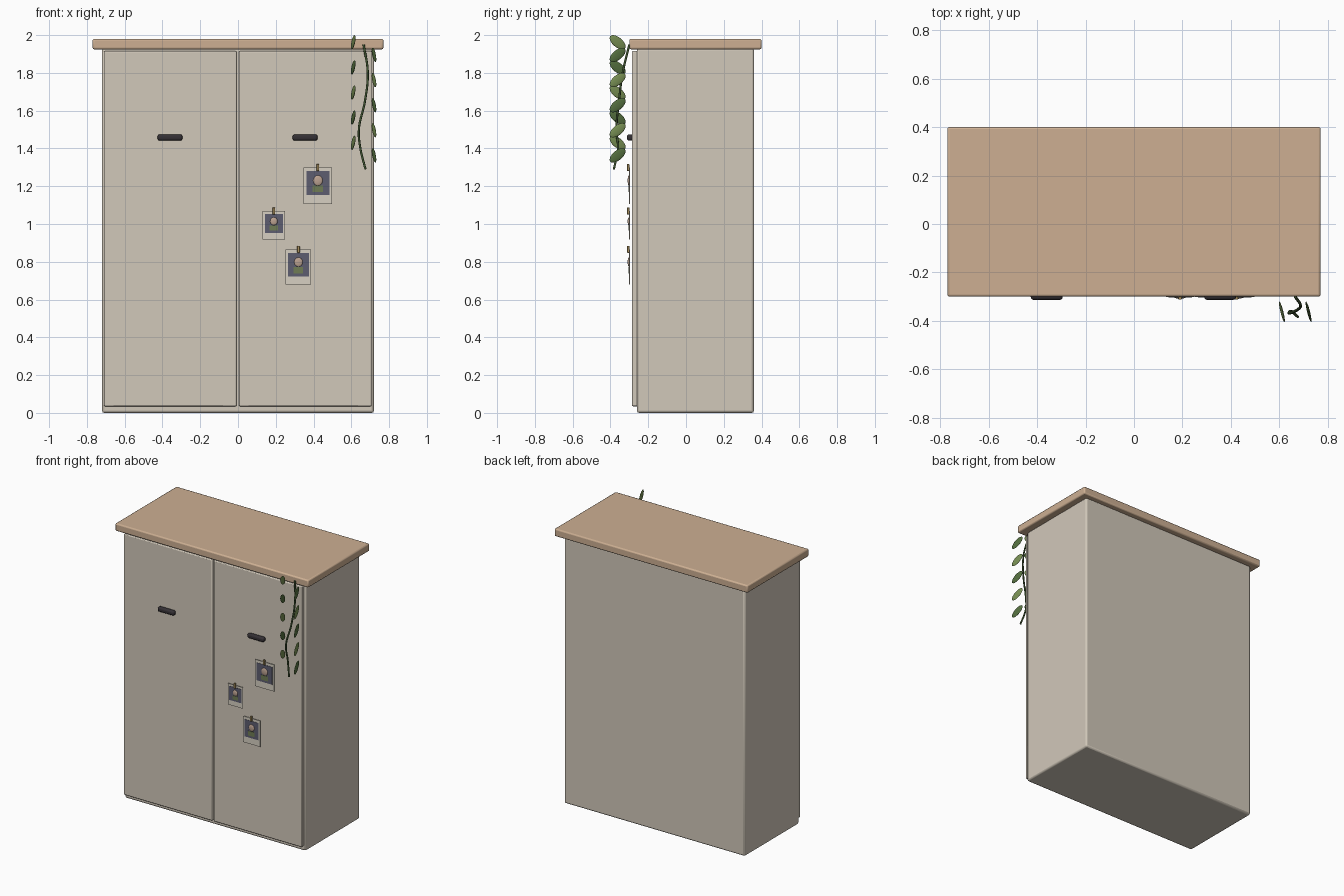
import bpy, math
from mathutils import Vector, Matrix

if "Cube" in bpy.data.objects:
    bpy.data.objects.remove(bpy.data.objects["Cube"])


def material(name, rgb):
    m = bpy.data.materials.new(name)
    m.diffuse_color = (*rgb, 1)
    m.use_nodes = True
    m.node_tree.nodes["Principled BSDF"].inputs["Base Color"].default_value = m.diffuse_color
    return m


CREAM = material("cream_paint", (0.64, 0.58, 0.49))
WOOD = material("wood", (0.61, 0.43, 0.29))
DARK = material("dark_metal", (0.035, 0.03, 0.035))
PAPER = material("paper", (0.68, 0.63, 0.54))
SLATE = material("slate", (0.11, 0.11, 0.16))
SKIN = material("portrait_face", (0.50, 0.36, 0.28))
MOSS = material("portrait_shirt", (0.16, 0.2, 0.09))
PEG = material("peg_wood", (0.4, 0.28, 0.11))
STEM = material("stem_green", (0.05, 0.09, 0.03))
LEAF = [material("leaf_dark", (0.09, 0.16, 0.05)), material("leaf_light", (0.19, 0.28, 0.09))]


def smooth(o):
    bpy.ops.object.select_all(action='DESELECT')
    o.select_set(True)
    bpy.context.view_layer.objects.active = o
    bpy.ops.object.shade_smooth_by_angle(angle=math.radians(35))


def box(name, x, y, z, mat, bevel=0, segments=2):
    """Box from (min, max) ranges with optional rounded edges."""
    bpy.ops.mesh.primitive_cube_add(size=1)
    o = bpy.context.object
    o.name = name
    size = [r[1] - r[0] for r in (x, y, z)]
    mid = [(r[1] + r[0]) / 2 for r in (x, y, z)]
    o.data.transform(Matrix.Diagonal((*size, 1)))
    o.location = mid
    o.data.materials.append(mat)
    if bevel:
        b = o.modifiers.new("bevel", 'BEVEL')
        b.width, b.segments = bevel, segments
        smooth(o)
    return o


def ellipsoid(name, loc, radii, mat, rot=None):
    bpy.ops.mesh.primitive_uv_sphere_add(segments=16, ring_count=10, radius=1)
    o = bpy.context.object
    o.name = name
    o.data.transform(Matrix.Diagonal((*radii, 1)))
    if rot:
        o.data.transform(rot.to_4x4())
    o.location = loc
    o.data.materials.append(mat)
    smooth(o)
    return o


# Cabinet body and overhanging top
box("cabinet_body", (-0.72, 0.72), (-0.26, 0.36), (0, 1.93), CREAM, 0.012)
box("cabinet_top", (-0.77, 0.77), (-0.30, 0.40), (1.925, 1.98), WOOD, 0.009)

# Doors and handles
for side, x0, hx in (("left", -0.71, -0.36), ("right", 0.005, 0.355)):
    box(side + "_door", (x0, x0 + 0.703), (-0.287, -0.255), (0.035, 1.915), CREAM, 0.006)
    box(side + "_handle", (hx - 0.066, hx + 0.066), (-0.313, -0.28), (1.441, 1.474), DARK, 0.012, 3)

# Pegged photos: centre x, centre z, width, height
for i, (cx, cz, w, h) in enumerate(((0.423, 1.203, 0.15, 0.192),
                                    (0.19, 0.993, 0.118, 0.152),
                                    (0.32, 0.772, 0.135, 0.187)), 1):
    def at(n):
        return f"photo_{i}_{n}"
    top = cz + h / 2
    s = w / 0.15
    box(at("card"), (cx - w / 2, cx + w / 2), (-0.301, -0.296), (cz - h / 2, top), PAPER)
    box(at("picture"), (cx - w * .41, cx + w * .41), (-0.303, -0.298),
        (top - h * .76, top - h * .10), SLATE)
    ellipsoid(at("face"), (cx, -0.303, top - h * .36), (0.025 * s, 0.006, 0.027 * s), SKIN)
    box(at("shirt"), (cx - 0.028 * s, cx + 0.028 * s), (-0.305, -0.300),
        (top - h * .68, top - h * .50), MOSS)
    box(at("peg"), (cx - 0.007, cx + 0.007), (-0.312, -0.300), (top - 0.018, top + 0.018), PEG, 0.002)

# Hanging vine stem
curve = bpy.data.curves.new("vine_stem", 'CURVE')
curve.dimensions = '3D'
curve.bevel_depth = 0.006
curve.bevel_resolution = 2
curve.use_fill_caps = True
path = [(0.665, -0.30, 1.95), (0.687, -0.335, 1.80), (0.672, -0.355, 1.65),
        (0.640, -0.368, 1.50), (0.648, -0.36, 1.40), (0.675, -0.382, 1.29)]
sp = curve.splines.new('BEZIER')
sp.bezier_points.add(len(path) - 1)
for p, co in zip(sp.bezier_points, path):
    p.co = co
    p.handle_left_type = p.handle_right_type = 'AUTO'
stem = bpy.data.objects.new("vine_stem", curve)
bpy.context.collection.objects.link(stem)
curve.materials.append(STEM)

# Two columns of tilted leaves
for side, x, z0, tilt in (("left", 0.61, 1.962, 0.062), ("right", 0.72, 1.895, -0.062)):
    length = Vector((0.02, -0.076, tilt)).normalized()
    across = length.cross(Vector((1, 0.2, 0))).normalized()
    rot = Matrix((across.cross(length), length, across)).transposed()
    for k in range(5):
        ellipsoid(f"{side}_leaf_{k + 1}", (x, -0.362, z0 - 0.133 * k),
                  (0.006, 0.052, 0.026), LEAF[(k + (side == "left")) % 2], rot)
